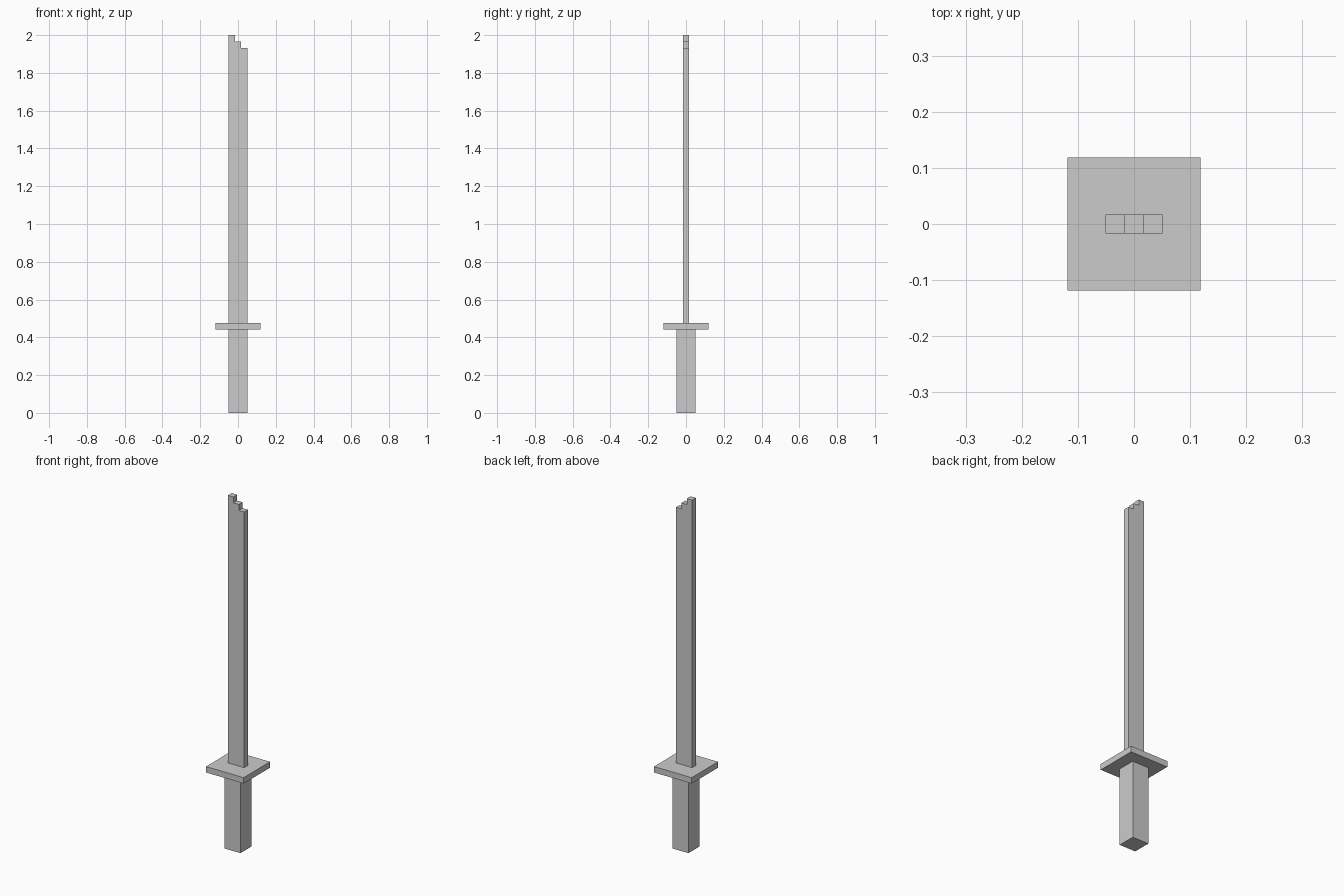
import bpy
import bmesh

if "Cube" in bpy.data.objects:
    bpy.data.objects.remove(bpy.data.objects["Cube"])

U = 2 / 59  # one block of the grid the sword is built on


def extruded(name, profile, depth):
    """Solid from an (x, z) outline in blocks, centred on y = 0."""
    bm = bmesh.new()
    face = bm.faces.new([bm.verts.new((x * U, -depth / 2 * U, z * U)) for x, z in profile])
    new = bmesh.ops.extrude_face_region(bm, geom=[face])["geom"]
    verts = [v for v in new if isinstance(v, bmesh.types.BMVert)]
    bmesh.ops.translate(bm, verts=verts, vec=(0, depth * U, 0))
    bmesh.ops.recalc_face_normals(bm, faces=bm.faces)
    mesh = bpy.data.meshes.new(name)
    bm.to_mesh(mesh)
    bm.free()
    obj = bpy.data.objects.new(name, mesh)
    bpy.context.collection.objects.link(obj)
    return obj


def block(name, width, z0, z1):
    """Square block of the given width between two heights."""
    h = width / 2
    return extruded(name, [(-h, z0), (h, z0), (h, z1), (-h, z1)], width)


# Grip and square hand guard
block("grip", 3, 0, 13)
block("guard", 7, 13, 14)

# Thin blade with a stepped tip, highest on the left
extruded("blade", [(-1.5, 14), (1.5, 14), (1.5, 57), (0.5, 57),
                   (0.5, 58), (-0.5, 58), (-0.5, 59), (-1.5, 59)], 1)
